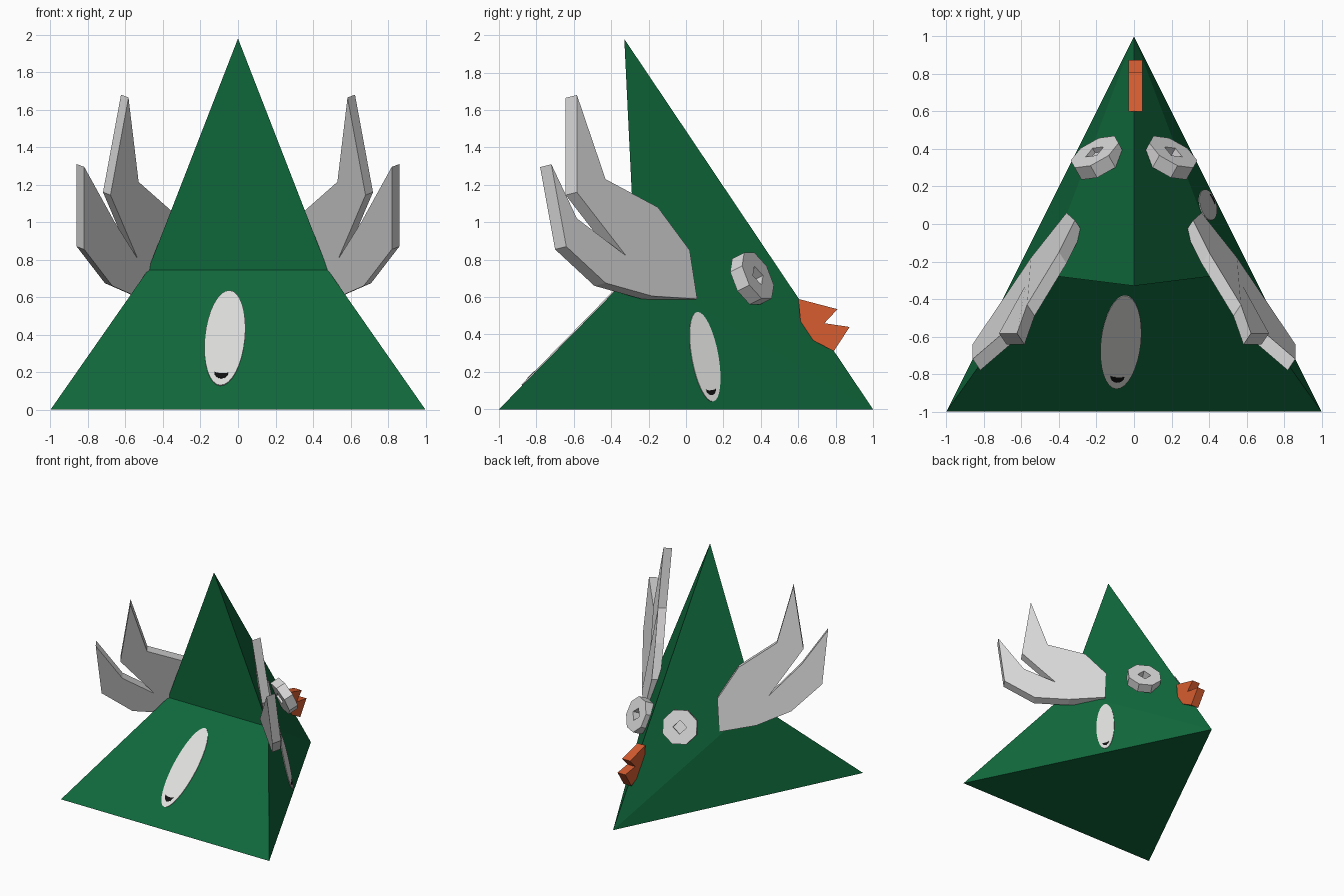
import bpy, bmesh, math
from mathutils import Vector, Matrix

if "Cube" in bpy.data.objects:
    bpy.data.objects.remove(bpy.data.objects["Cube"])


def material(name, rgb):
    m = bpy.data.materials.new(name)
    m.diffuse_color = (*rgb, 1)
    m.use_nodes = True
    m.node_tree.nodes["Principled BSDF"].inputs["Base Color"].default_value = m.diffuse_color
    return m


GREEN = material("dark green", (0.005, 0.14, 0.045))
GREY = material("light grey", (0.70, 0.69, 0.69))
ORANGE = material("orange", (0.68, 0.11, 0.03))
WHITE = material("white", (0.74, 0.74, 0.73))
BLACK = material("black", (0.005, 0.005, 0.005))


def add_object(name, bm, mat):
    bmesh.ops.recalc_face_normals(bm, faces=bm.faces)
    me = bpy.data.meshes.new(name)
    bm.to_mesh(me)
    bm.free()
    me.materials.append(mat)
    ob = bpy.data.objects.new(name, me)
    bpy.context.collection.objects.link(ob)
    return ob


def prism(name, points, push, mat):
    """Polygon pushed along a vector into a solid."""
    bm = bmesh.new()
    a = [bm.verts.new(p) for p in points]
    b = [bm.verts.new(Vector(p) + Vector(push)) for p in points]
    bm.faces.new(a)
    bm.faces.new(b[::-1])
    n = len(a)
    for i in range(n):
        bm.faces.new((a[i], b[i], b[(i + 1) % n], a[(i + 1) % n]))
    return add_object(name, bm, mat)


def frame(center, normal, tilt=0):
    """Matrix whose z is the surface normal and whose y leans up the slope."""
    n = Vector(normal).normalized()
    right = Vector((0, 0, 1)).cross(n).normalized()
    up = n.cross(right)
    m = Matrix((right, up, n)).transposed().to_4x4()
    return Matrix.Translation(center) @ m @ Matrix.Rotation(tilt, 4, 'Z')


def ring(m, rx, ry, sides, z=0, turn=0):
    return [m @ Vector((rx * math.cos(turn + math.tau * i / sides),
                        ry * math.sin(turn + math.tau * i / sides), z))
            for i in range(sides)]


# Body: leaning pyramid with a folded front
bm = bmesh.new()
fl, fr, back, apex, kl, kr = [bm.verts.new(p) for p in (
    (-1, -1, 0), (1, -1, 0), (0, 1, 0), (0, -0.33, 1.98),
    (-0.48, -0.27, 0.745), (0.48, -0.27, 0.745))]
for f in ((fl, back, fr), (fl, fr, kr, kl), (kl, kr, apex),
          (fr, back, kr), (kr, back, apex), (fl, kl, back), (kl, apex, back)):
    bm.faces.new(f)
add_object("body", bm, GREEN)

# Outer face of a forked wing
WING = [(0.36, 0.06, 0.59), (0.315, 0.02, 0.85), (0.40, -0.15, 1.08),
        (0.57, -0.43, 1.23), (0.624, -0.583, 1.68), (0.72, -0.583, 1.16),
        (0.575, -0.32, 0.82), (0.70, -0.583, 1.02), (0.86, -0.72, 1.31),
        (0.86, -0.64, 0.87), (0.71, -0.43, 0.675), (0.55, -0.18, 0.605)]

for side, s in (("right", 1), ("left", -1)):
    prism(side + "_wing", [(s * x, y, z) for x, y, z in WING],
          (-0.04 * s, -0.06, -0.015), GREY)

    # Eye: octagonal disc with a diamond hole
    m = frame((0.21 * s, 0.385, 0.715), (0.45 * s, 0.8, 0.4))
    n = m.to_3x3().col[2]
    eye = prism(side + "_eye", ring(m, 0.145, 0.145, 8, 0, math.pi / 8), n * -0.08, GREY)
    depth = 0.12 if s > 0 else 0.03
    cutter = prism(side + "_eye_cutter", ring(m, 0.055, 0.055, 4, 0.02),
                   n * -(depth + 0.02), GREY)
    cutter.hide_render = True
    cutter.hide_viewport = True
    cut = eye.modifiers.new("hole", 'BOOLEAN')
    cut.operation = 'DIFFERENCE'
    cut.solver = 'EXACT'
    cut.object = cutter

# Open beak
prism("beak", [(-0.03, y, z) for y, z in (
    (0.60, 0.59), (0.81, 0.535), (0.74, 0.46), (0.875, 0.44), (0.79, 0.31), (0.62, 0.40))],
    (0.075, 0, 0), ORANGE)

# Oval badges, each with a small curved mark
for name, center, normal, rx, ry, tilt in (
        ("front_badge", (-0.07, -0.628, 0.38), (0, -0.745, 0.73), 0.107, 0.355, -0.07),
        ("side_badge", (0.391, 0.10, 0.28), (0.88, 0.44, 0.185), 0.08, 0.245, 0.1)):
    m = frame(center, normal, tilt)
    n = m.to_3x3().col[2]
    prism(name, ring(m, rx, ry, 32, -0.002), n * 0.008, WHITE)
    mark = m @ Matrix.Translation((0, -0.72 * ry, 0.004))
    arc = [math.pi * (1 + i / 8) for i in range(9)]
    pts = [mark @ Vector((0.36 * rx * math.cos(a), 0.14 * ry * math.sin(a), 0)) for a in arc]
    pts += [mark @ Vector((0.36 * rx * math.cos(a), 0.03 * ry * math.sin(a), 0))
            for a in arc[-2:0:-1]]
    prism(name + "_mark", pts, n * 0.004, BLACK)
